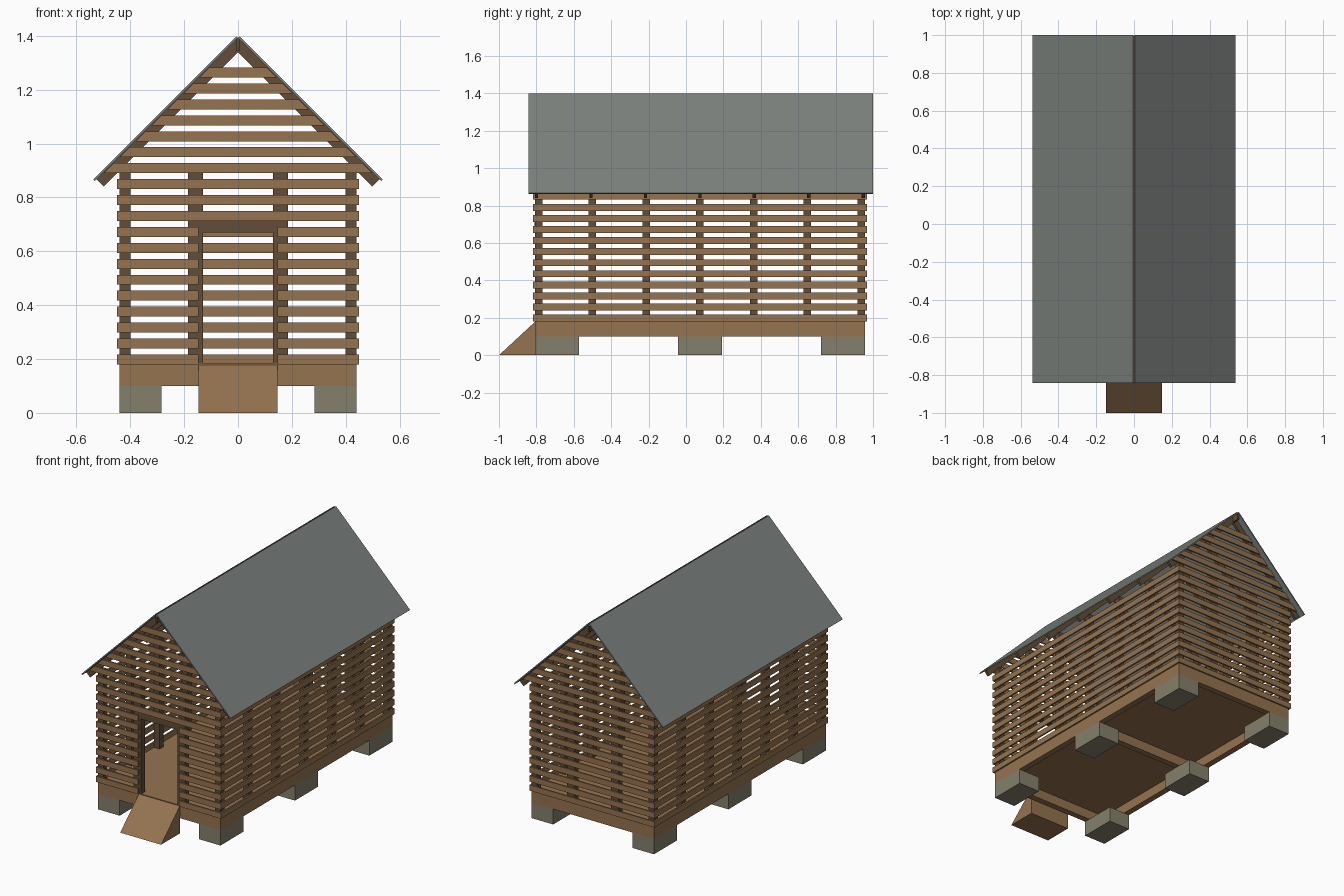
import bpy
import bmesh

cube = bpy.data.objects.get("Cube")
if cube:
    bpy.data.objects.remove(cube, do_unlink=True)


def material(name, colour):
    m = bpy.data.materials.new(name)
    m.use_nodes = True
    m.diffuse_color = (*colour, 1)
    m.node_tree.nodes["Principled BSDF"].inputs["Base Color"].default_value = (*colour, 1)
    return m


WOOD = material("light_brown_wood", (0.30, 0.172, 0.08))
DARK = material("dark_brown_wood", (0.122, 0.075, 0.04))
STONE = material("grey_stone", (0.235, 0.215, 0.148))
ROOF = material("slate_grey_roof", (0.20, 0.222, 0.21))


def add_prism(bm, profile, y0, y1):
    """Extrude an (x, z) outline along y."""
    face = bm.faces.new([bm.verts.new((x, y0, z)) for x, z in profile])
    top = bmesh.ops.extrude_face_region(bm, geom=[face])["geom"]
    moved = [v for v in top if isinstance(v, bmesh.types.BMVert)]
    bmesh.ops.translate(bm, verts=moved, vec=(0, y1 - y0, 0))


def add_box(bm, x0, x1, y0, y1, z0, z1):
    add_prism(bm, [(x0, z0), (x1, z0), (x1, z1), (x0, z1)], y0, y1)


def finish(name, bm, mat, mirror=False):
    bmesh.ops.recalc_face_normals(bm, faces=bm.faces)
    mesh = bpy.data.meshes.new(name)
    bm.to_mesh(mesh)
    bm.free()
    mesh.materials.append(mat)
    ob = bpy.data.objects.new(name, mesh)
    bpy.context.collection.objects.link(ob)
    if mirror:
        mod = ob.modifiers.new("Mirror", "MIRROR")
        mod.use_mirror_merge = False
    return ob


HALF = 0.44               # half width of the frame
FRONT, BACK = -0.808, 0.957
MID = (FRONT + BACK) / 2
POST = 0.04
FLOOR = 0.183
SLAT, PITCH, SLAT_Z, THIN = 0.037, 0.0592, 0.18, 0.01
WALL_ROWS, ALL_ROWS = 12, 19
DOOR, DOOR_TOP = 0.147, 0.67
RIDGE = 1.404             # roof falls at 45 degrees from here

# Stone piers
bm = bmesh.new()
for y in (FRONT, MID - 0.118, BACK - 0.236):
    add_box(bm, 0.285, HALF, y, y + 0.236, 0, 0.1)
finish("piers", bm, STONE, mirror=True)

# Sill beams, middle beam and floor
bm = bmesh.new()
add_box(bm, HALF - POST, HALF, FRONT, BACK, 0.1, FLOOR)
finish("side_sills", bm, WOOD, mirror=True)
bm = bmesh.new()
for y in (FRONT, MID - POST / 2, BACK - POST):
    add_box(bm, POST - HALF, HALF - POST, y, y + POST, 0.1, FLOOR - 0.02)
finish("cross_sills", bm, WOOD)
bm = bmesh.new()
add_box(bm, POST - HALF, HALF - POST, FRONT, BACK, FLOOR - 0.02, FLOOR)
finish("floor", bm, WOOD)

# Wedge ramp: a box whose front top edge is dropped to the ground
bm = bmesh.new()
ramp = [(-1, 0), (FRONT, 0), (FRONT, 0.178)]
face = bm.faces.new([bm.verts.new((-DOOR, y, z)) for y, z in ramp])
top = bmesh.ops.extrude_face_region(bm, geom=[face])["geom"]
bmesh.ops.translate(bm, vec=(2 * DOOR, 0, 0),
                    verts=[v for v in top if isinstance(v, bmesh.types.BMVert)])
finish("ramp", bm, WOOD)

# Wall posts along the sides, plus posts beside the door and opposite it
bm = bmesh.new()
for i in range(7):
    y = FRONT + (BACK - POST - FRONT) * i / 6
    add_box(bm, HALF - POST, HALF, y, y + POST, FLOOR, 0.91)
finish("side_posts", bm, DARK, mirror=True)
bm = bmesh.new()
for y in (FRONT, BACK - POST):
    add_box(bm, 0.13, 0.185, y, y + POST, FLOOR, 0.91)
finish("door_posts", bm, DARK, mirror=True)
bm = bmesh.new()
add_box(bm, -0.185, 0.185, FRONT - 0.002, FRONT + POST, DOOR_TOP, 0.716)
finish("door_header", bm, DARK)

# Side slats
bm = bmesh.new()
for i in range(WALL_ROWS):
    z = SLAT_Z + i * PITCH
    add_box(bm, HALF, HALF + THIN, FRONT - 0.006, BACK + 0.008, z, z + SLAT)
finish("side_slats", bm, WOOD, mirror=True)

# End slats: square on the walls, cut to the roof slope in the gables
for name, y0, has_door in (("front_slats", FRONT - THIN, True),
                           ("back_slats", BACK, False)):
    bm = bmesh.new()
    for i in range(ALL_ROWS):
        z0 = SLAT_Z + i * PITCH
        z1 = z0 + SLAT
        if i >= WALL_ROWS:
            a, b = RIDGE - 0.014 - z0, RIDGE - 0.014 - z1
            add_prism(bm, [(-a, z0), (a, z0), (b, z1), (-b, z1)], y0, y0 + THIN)
        elif has_door and z0 < DOOR_TOP:
            for s in (-1, 1):
                add_box(bm, s * DOOR, s * (HALF + THIN), y0, y0 + THIN, z0, z1)
        else:
            add_box(bm, -HALF - THIN, HALF + THIN, y0, y0 + THIN, z0, z1)
    finish(name, bm, WOOD)

# Rafters with square-cut tails
bm = bmesh.new()
high, low = RIDGE - 0.011, RIDGE - 0.064
tail = 0.525
drop = (high - low) / 2
for i in range(7):
    y = FRONT + (BACK - 0.018 - FRONT) * i / 6
    add_prism(bm, [(0, high), (tail, high - tail),
                   (tail - drop, high - tail - drop), (0, low)], y, y + 0.018)
finish("rafters", bm, DARK, mirror=True)

# Ridge board
bm = bmesh.new()
add_box(bm, -0.006, 0.006, -0.84, 0.998, RIDGE - 0.06, RIDGE - 0.009)
finish("ridge_board", bm, DARK)

# Roof sheets
bm = bmesh.new()
gap, eave, t = 0.005, 0.537, 0.0055
add_prism(bm, [(gap, RIDGE - gap), (eave, RIDGE - eave),
               (eave - t, RIDGE - eave - t), (gap, RIDGE - gap - 2 * t)], -0.843, 1.0)
finish("roof_sheets", bm, ROOF, mirror=True)
